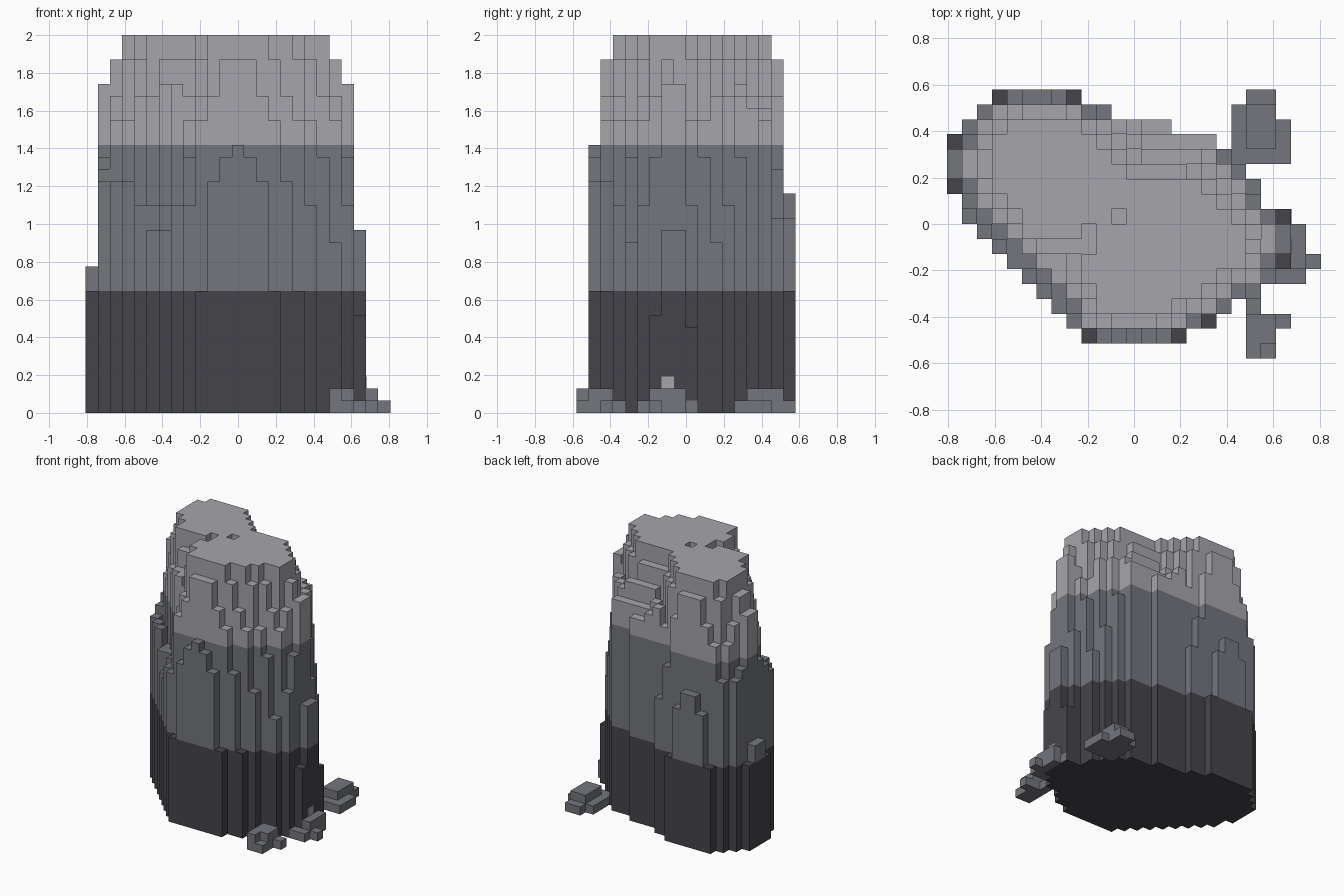
import bpy, bmesh, math

V = 2 / 31              # edge of one block
LOW, HIGH = 10, 22      # block levels where the stone colour changes

old = bpy.data.objects.get("Cube")
if old:
    bpy.data.objects.remove(old, do_unlink=True)


def material(name, rgb):
    m = bpy.data.materials.new(name)
    m.use_nodes = True
    m.diffuse_color = (*rgb, 1)
    bsdf = m.node_tree.nodes["Principled BSDF"]
    bsdf.inputs["Base Color"].default_value = (*rgb, 1)
    bsdf.inputs["Roughness"].default_value = 0.9
    return m


DARK = material("dark stone", (0.060, 0.058, 0.068))
MID = material("mid grey stone", (0.177, 0.182, 0.204))
LIGHT = material("light grey stone", (0.375, 0.378, 0.41))


def point(i, r, k):
    """Column, row counted from the back, and level to a position."""
    return ((i - 12.5) * V, (9 - r) * V, k * V)


def block_mesh(name, heights, mats, cuts):
    """Outer skin of stacked blocks, coloured in bands split at the cut levels."""
    bm = bmesh.new()

    def face(corners, level):
        f = bm.faces.new([bm.verts.new(point(*c)) for c in corners])
        f.material_index = sum(level > c for c in cuts)

    for (i, r), h in heights.items():
        face([(i, r + 1, h), (i + 1, r + 1, h), (i + 1, r, h), (i, r, h)], h)
        face([(i, r, 0), (i + 1, r, 0), (i + 1, r + 1, 0), (i, r + 1, 0)], 0)
        sides = [((1, 0), (i + 1, r + 1), (i + 1, r)),
                 ((-1, 0), (i, r), (i, r + 1)),
                 ((0, 1), (i, r + 1), (i + 1, r + 1)),
                 ((0, -1), (i + 1, r), (i, r))]
        for (di, dr), a, b in sides:
            base = heights.get((i + di, r + dr), 0)
            if base >= h:
                continue
            levels = [base] + [c for c in cuts if base < c < h] + [h]
            for lo, hi in zip(levels, levels[1:]):
                face([(*a, lo), (*b, lo), (*b, hi), (*a, hi)], hi)
    bmesh.ops.remove_doubles(bm, verts=bm.verts, dist=1e-5)
    me = bpy.data.meshes.new(name)
    bm.to_mesh(me)
    bm.free()
    for m in mats:
        me.materials.append(m)
    ob = bpy.data.objects.new(name, me)
    bpy.context.collection.objects.link(ob)


def cells(first_row, spans):
    """Cells of a contour given as first and last column of each row."""
    return {(i, first_row + n) for n, (a, b) in enumerate(spans)
            for i in range(a, b + 1)}


# Contours of the pillar, from the ground up to the flat top
foot = cells(0, [(3, 8), (2, 10), (1, 14), (0, 17), (0, 18), (0, 19), (0, 20),
                 (1, 20), (1, 22), (2, 22), (3, 22), (4, 22), (5, 21), (6, 20),
                 (7, 18), (8, 17), (9, 15)])
corners = {(3, 0), (8, 0), (0, 3), (0, 6), (17, 15), (9, 16), (15, 16)}
upper = cells(1, [(3, 8), (2, 14), (2, 17), (1, 17), (1, 18), (2, 19), (2, 19),
                  (3, 20), (4, 21), (5, 21), (6, 20), (7, 20), (8, 18),
                  (9, 17), (9, 15)])
plateau = cells(2, [(4, 8), (3, 9), (3, 10), (3, 11), (3, 16), (4, 17), (5, 18),
                    (5, 19), (10, 19), (9, 19), (9, 17), (10, 16), (10, 14)])
plateau -= {(11, 8), (9, 9)}

# Ledge levels on the outer rim: level -> cells
rim = {
    7: [(22, 8)], 8: [(22, 11)], 12: [(0, 4), (0, 5)], 14: [(20, 13)],
    15: [(5, 12), (6, 13), (22, 9), (22, 10)],
    16: [(4, 0), (7, 0), (10, 1)],
    17: [(4, 11), (7, 14), (8, 15), (18, 14), (21, 12)],
    18: [(5, 0), (6, 0)],
    19: [(1, 8), (2, 9), (3, 10), (10, 16), (14, 16), (16, 15)],
    20: [(1, 2), (1, 7), (2, 1), (9, 1)],
    21: [(11, 16), (13, 16)], 22: [(12, 16)],
}
rim_level = {c: k for k, group in rim.items() for c in group}


def neighbours(cell, group):
    i, r = cell
    return sum((i + a, r + b) in group
               for a in (-1, 0, 1) for b in (-1, 0, 1) if a or b)


def ledge(cell):
    """Level of a cell, rising towards the flat top."""
    if cell in plateau:
        return 31
    if cell in rim_level:
        return rim_level[cell]
    if cell in corners:
        return LOW
    if cell in upper:
        near = neighbours(cell, plateau)
        if near:
            return min(29, 22 + 2 * near + near // 3)
        return max(24, int(30.5 - 1.6 * min(math.dist(cell, p) for p in plateau)))
    return min(21, max(14, int(7 + 3.5 * neighbours(cell, upper))))


block_mesh("rock_pillar", {c: ledge(c) for c in foot},
           [DARK, MID, LIGHT], [LOW, HIGH])


# Loose rubble beside the pillar: columns, rows, height
def rubble(name, boxes):
    h = {}
    for i0, i1, r0, r1, k in boxes:
        for i in range(i0, i1 + 1):
            for r in range(r0, r1 + 1):
                h[(i, r)] = max(k, h.get((i, r), 0))
    block_mesh(name, h, [MID], [])


rubble("back_rubble", [(20, 21, 0, 0, 1), (19, 21, 1, 1, 1),
                       (19, 22, 2, 4, 1), (20, 21, 1, 3, 2)])
rubble("side_rubble", [(23, 23, 9, 11, 2), (24, 24, 11, 11, 1),
                       (22, 23, 12, 12, 1)])
rubble("front_rubble", [(20, 20, 14, 14, 1), (20, 21, 15, 16, 2),
                        (22, 22, 15, 15, 1), (20, 20, 17, 17, 2),
                        (21, 21, 17, 17, 1)])


# Single-block patches of other stone on the pillar's side
def patch(name, row, level, mat):
    x, y, z = point(23, row + 0.5, level + 0.5)
    bpy.ops.mesh.primitive_cube_add(size=1, location=(x, y, z))
    ob = bpy.context.object
    ob.name = name
    ob.scale = (0.004, V, V)
    ob.data.materials.append(mat)


patch("pale_chip", 10, 2, LIGHT)
patch("rubble_patch", 8, 0, MID)
